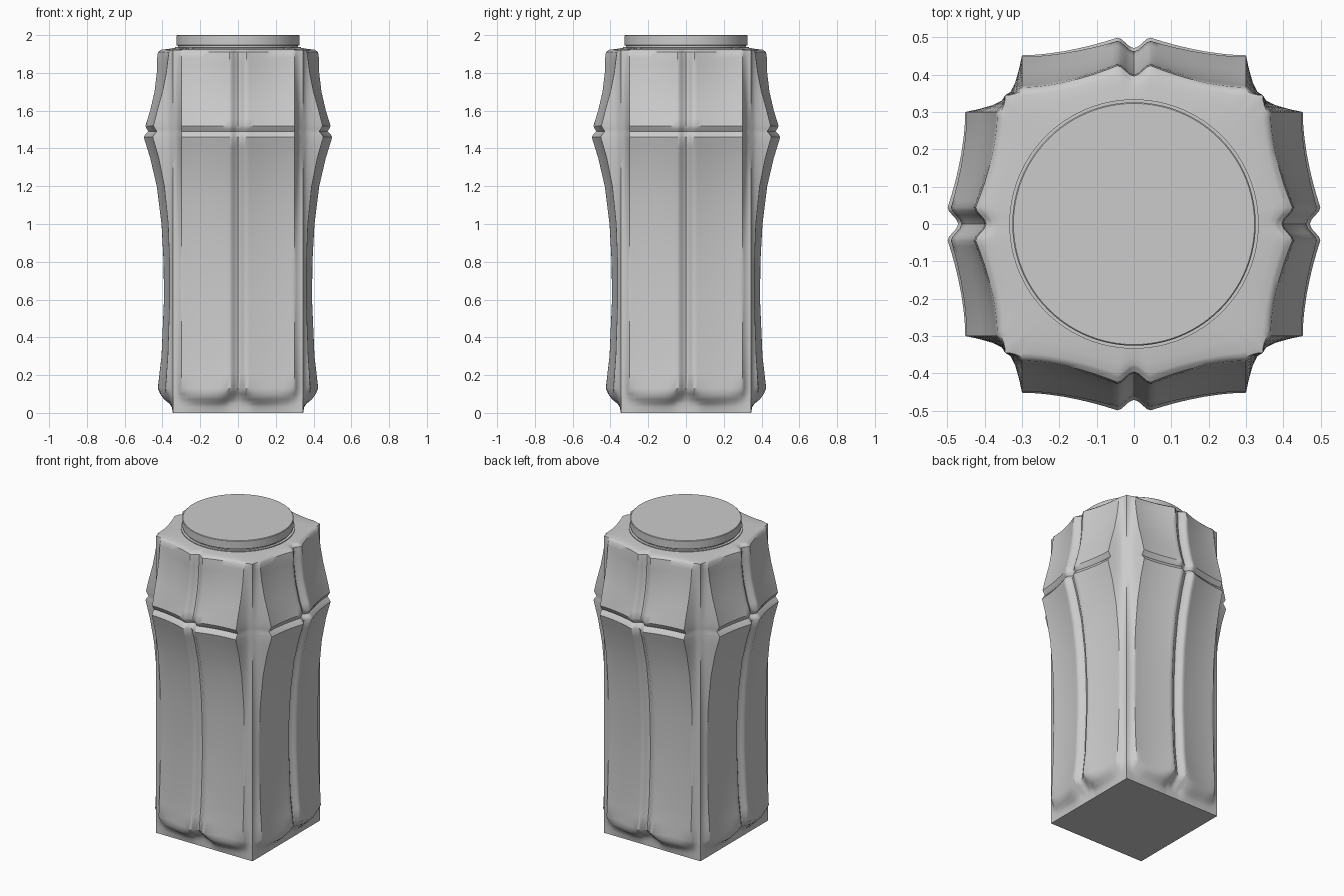
import bpy
import bmesh
import math

if "Cube" in bpy.data.objects:
    bpy.data.objects.remove(bpy.data.objects["Cube"])

grey = bpy.data.materials.new("plain grey")
grey.use_nodes = True
COLOUR = (0.6, 0.6, 0.6, 1)
grey.diffuse_color = COLOUR
grey.node_tree.nodes["Principled BSDF"].inputs["Base Color"].default_value = COLOUR

CORE = 0.345      # half width of the square core
PAD_EDGE = 0.3    # outer edge of each raised panel
CREST = 0.045     # panel edge beside the centre groove
NECK = 0.337

# Height, panel reach beside the groove, panel reach at its outer edge
PROFILE = [
    (0, .345, .345), (.03, .352, .348), (.05, .375, .352), (.07, .408, .37),
    (.1, .428, .385), (.13, .425, .384), (.3, .405, .372), (.6, .392, .362),
    (.8, .394, .363), (1, .405, .37), (1.2, .43, .39), (1.35, .465, .42),
    (1.46, .499, .452), (1.475, .49, .443), (1.49, .474, .43),
    (1.505, .484, .44), (1.52, .49, .448), (1.6, .465, .428),
    (1.7, .442, .4), (1.8, .43, .38), (1.88, .428, .37), (1.91, .424, .366),
    (1.92, .41, .357),
]
HALF = [0, .012, .024, .035, .045, .06, .08, .11, .15, .19, .23, .26, .285,
        .3, .308, .318, .33]
ACROSS = [-CORE] + [-u for u in reversed(HALF[1:])] + HALF


def reach(z):
    for (z0, p0, e0), (z1, p1, e1) in zip(PROFILE, PROFILE[1:]):
        if z <= z1:
            f = max(0, (z - z0) / (z1 - z0))
            return p0 + (p1 - p0) * f, e0 + (e1 - e0) * f
    return PROFILE[-1][1:]


def depth(u, z):
    """Distance of the surface from the axis, across one side."""
    a = abs(u)
    t = min(1, max(0, (a - CREST) / (PAD_EDGE - CREST)))
    if z < 0.2:   # rounded lower panel corners
        z = max(0, z - 0.035 * abs(2 * t - 1) ** 4)
    crest, edge = reach(z)
    if a > PAD_EDGE:
        s = (a - PAD_EDGE) / (CORE - PAD_EDGE)
        return CORE + (edge - CORE) * (1 - s) ** 2.2
    d = edge + (crest - edge) * (1 - t) ** 1.8
    if a < CREST:
        groove = min(0.028, (crest - CORE) * 0.6)
        d -= groove * (0.5 + 0.5 * math.cos(math.pi * a / CREST))
    return d


def section(z):
    ring = []
    for k in range(4):
        c, s = (1, 0, -1, 0)[k], (0, 1, 0, -1)[k]
        for u in ACROSS:
            d = depth(u, z)
            ring.append((u * c + d * s, u * s - d * c, z))
    return ring


def finish(bm, name, angle):
    bmesh.ops.recalc_face_normals(bm, faces=bm.faces)
    mesh = bpy.data.meshes.new(name)
    bm.to_mesh(mesh)
    bm.free()
    obj = bpy.data.objects.new(name, mesh)
    bpy.context.collection.objects.link(obj)
    mesh.materials.append(grey)
    bpy.ops.object.select_all(action='DESELECT')
    obj.select_set(True)
    bpy.context.view_layer.objects.active = obj
    bpy.ops.object.shade_smooth_by_angle(angle=math.radians(angle))
    return obj


def loft(name, rings, angle):
    bm = bmesh.new()
    rows = [[bm.verts.new(p) for p in ring] for ring in rings]
    n = len(rows[0])
    for low, high in zip(rows, rows[1:]):
        for i in range(n):
            j = (i + 1) % n
            bm.faces.new((low[i], low[j], high[j], high[i]))
    bm.faces.new(rows[0])
    bm.faces.new(rows[-1])
    return finish(bm, name, angle)


# Panelled body: extra rows keep the long curves soft
heights = []
for (z0, *_), (z1, *_) in zip(PROFILE, PROFILE[1:]):
    parts = 2 if z1 - z0 > 0.05 else 1
    heights += [z0 + (z1 - z0) * i / parts for i in range(parts)]
heights.append(PROFILE[-1][0])
rings = [section(z) for z in heights]

# Shoulder closing from the panel tops to the round neck
rim = rings[-1]
for f, z in ((.12, 1.924), (.5, 1.926), (1, 1.932)):
    ring = []
    for x, y, _ in rim:
        r = math.hypot(x, y)
        k = (r + (NECK - r) * f) / r
        ring.append((x * k, y * k, z))
    rings.append(ring)
loft("body", rings, 38)


# Round cap with a recessed neck
def circle(r, z, n=96):
    return [(r * math.cos(2 * math.pi * i / n),
             r * math.sin(2 * math.pi * i / n), z) for i in range(n)]


loft("neck", [circle(.334, 1.92), circle(.334, 1.937), circle(.318, 1.937),
              circle(.318, 1.95)], 30)
loft("cap", [circle(.322, 1.944), circle(.326, 1.947), circle(.326, 1.997),
             circle(.323, 2)], 30)
